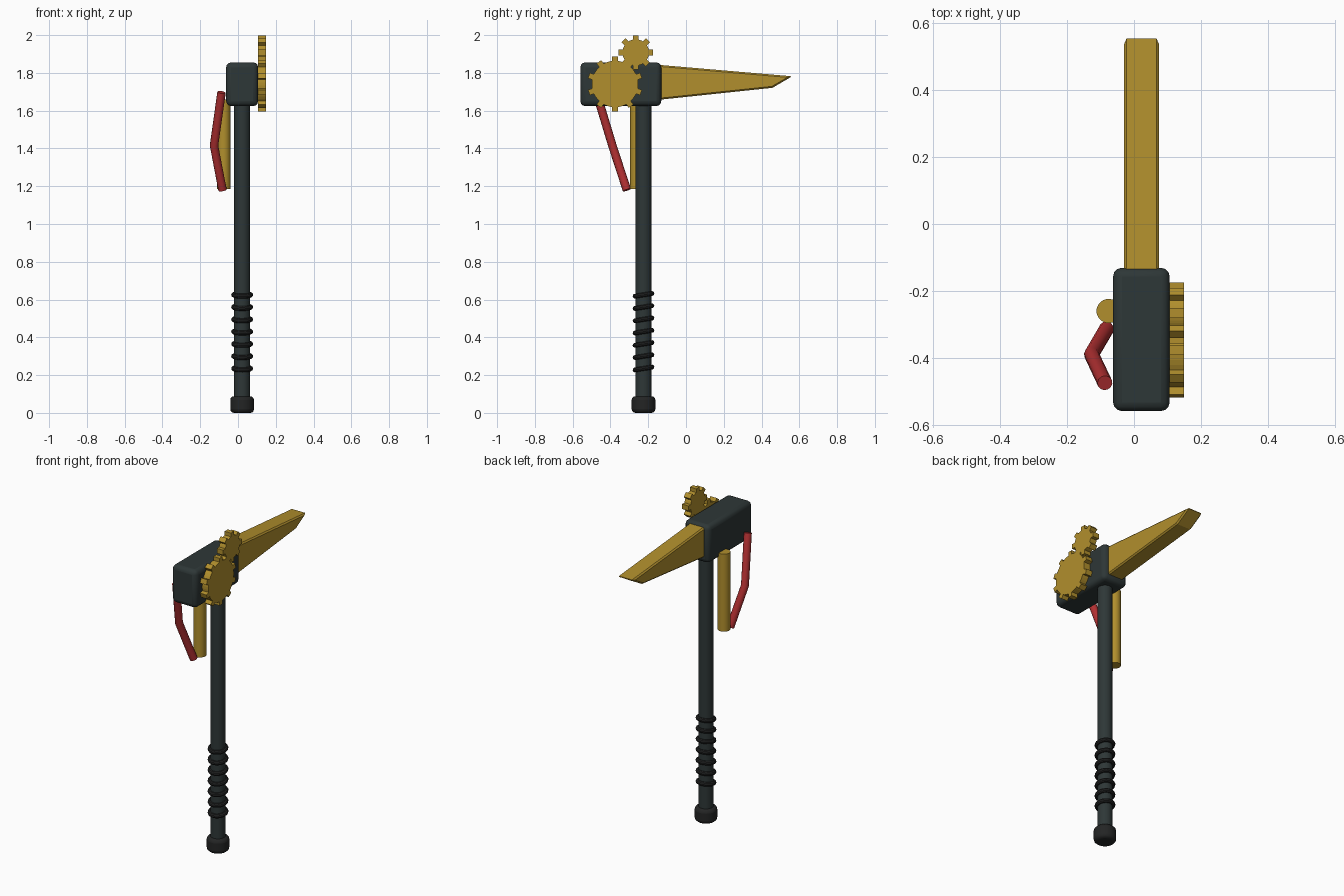
import bpy, bmesh, math
from mathutils import Vector

if "Cube" in bpy.data.objects:
    bpy.data.objects.remove(bpy.data.objects["Cube"])

def material(name, rgb):
    m = bpy.data.materials.new(name)
    m.diffuse_color = (*rgb, 1)
    m.use_nodes = True
    m.node_tree.nodes["Principled BSDF"].inputs["Base Color"].default_value = m.diffuse_color
    return m

SLATE = material("dark slate", (0.027, 0.038, 0.038))
BLACK = material("grip black", (0.017, 0.018, 0.018))
BRASS = material("brass", (0.44, 0.275, 0.026))
RED = material("red", (0.45, 0.03, 0.032))
CX, HY = 0.022, -0.225          # handle axis

def finish(ob, name, mat, bevel=0, segments=1, smooth=True):
    ob.name = name
    ob.data.materials.clear()
    ob.data.materials.append(mat)
    bpy.context.view_layer.objects.active = ob
    if smooth:
        bpy.ops.object.select_all(action='DESELECT')
        ob.select_set(True)
        bpy.ops.object.shade_smooth_by_angle(angle=math.radians(35))
    if bevel:
        b = ob.modifiers.new("bevel", 'BEVEL')
        b.width, b.segments, b.limit_method = bevel, segments, 'ANGLE'
        b.angle_limit = math.radians(30)
    return ob

def cylinder(name, mat, x, y, z0, z1, r, bevel=0, segments=1, sides=32):
    bpy.ops.mesh.primitive_cylinder_add(vertices=sides, radius=r, depth=z1 - z0,
                                        location=(x, y, (z0 + z1) / 2))
    return finish(bpy.context.object, name, mat, bevel, segments)

def extrude_x(name, mat, profile, x0, x1, bevel=0):
    """Extrude a (y, z) outline from x0 to x1."""
    bm = bmesh.new()
    face = bm.faces.new([bm.verts.new((x0, y, z)) for y, z in profile])
    new = bmesh.ops.extrude_face_region(bm, geom=[face])["geom"]
    bmesh.ops.translate(bm, vec=(x1 - x0, 0, 0),
                        verts=[v for v in new if isinstance(v, bmesh.types.BMVert)])
    bmesh.ops.recalc_face_normals(bm, faces=bm.faces)
    me = bpy.data.meshes.new(name)
    bm.to_mesh(me)
    bm.free()
    ob = bpy.data.objects.new(name, me)
    bpy.context.collection.objects.link(ob)
    return finish(ob, name, mat, bevel, smooth=False)

def gear(name, y, z, teeth, r_body, r_out, tooth_w):
    pts = []
    for i in range(teeth):
        a = math.pi / 2 + i * math.tau / teeth
        h_in, h_out = math.asin(tooth_w / 2 / r_body), math.asin(tooth_w / 2 / r_out)
        gap = math.tau / teeth - 2 * h_in
        for r, t in ((r_body, a - h_in), (r_out, a - h_out), (r_out, a + h_out),
                     (r_body, a + h_in), (r_body, a + h_in + gap / 3),
                     (r_body, a + h_in + 2 * gap / 3)):
            pts.append((y + r * math.cos(t), z + r * math.sin(t)))
    return extrude_x(name, BRASS, pts, 0.106, 0.149)

# Handle and pommel
cylinder("handle", SLATE, CX, HY, 0.04, 1.66, 0.042)
cylinder("pommel", BLACK, CX, HY, 0.0, 0.088, 0.063, 0.02, 3)

# Tilted grip rings
for i in range(7):
    bpy.ops.mesh.primitive_torus_add(location=(CX, HY, 0.235 + i * 0.065),
                                     rotation=(math.radians(9), 0, 0),
                                     major_radius=0.045, minor_radius=0.013,
                                     major_segments=32, minor_segments=10)
    finish(bpy.context.object, f"grip_ring_{i + 1}", BLACK)

# Head block
bpy.ops.mesh.primitive_cube_add(size=1, location=(CX, -0.345, 1.74))
head = bpy.context.object
head.scale = (0.169, 0.428, 0.231)
bpy.ops.object.transform_apply(location=False, rotation=False, scale=True)
finish(head, "head_block", SLATE, 0.026, 3)

# Blade
extrude_x("blade", BRASS, [(-0.15, 1.843), (0.562, 1.782), (0.458, 1.721), (-0.15, 1.657)],
          -0.03, 0.075, 0.008)

# Gears on the side
gear("large_gear", -0.376, 1.741, 10, 0.123, 0.146, 0.03)
gear("small_gear", -0.266, 1.908, 8, 0.070, 0.092, 0.03)

# Side canister
cylinder("side_canister", BRASS, -0.076, -0.26, 1.185, 1.66, 0.036)

# Bent red tube
path = [(-0.087, -0.475, 1.697), (-0.127, -0.390, 1.416), (-0.082, -0.313, 1.18)]
cu = bpy.data.curves.new("red_tube", 'CURVE')
cu.dimensions = '3D'
cu.bevel_depth, cu.bevel_resolution, cu.use_fill_caps = 0.0225, 4, True
sp = cu.splines.new('POLY')
sp.points.add(len(path) - 1)
for p, co in zip(sp.points, path):
    p.co = (*co, 1)
tube = bpy.data.objects.new("red_tube", cu)
bpy.context.collection.objects.link(tube)
bpy.ops.object.select_all(action='DESELECT')
tube.select_set(True)
bpy.context.view_layer.objects.active = tube
bpy.ops.object.convert(target='MESH')
finish(bpy.context.object, "red_tube", RED)
